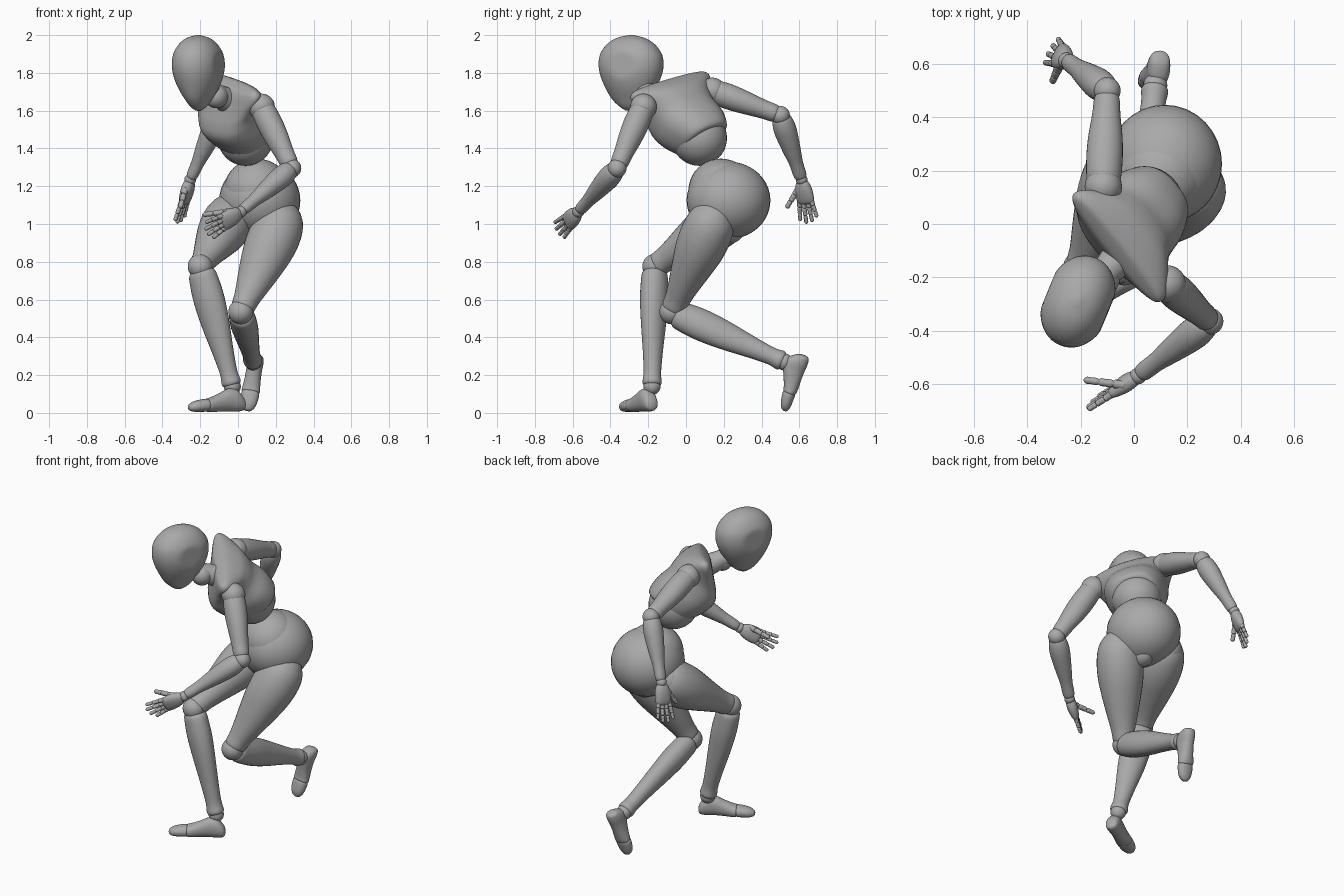
import bpy, bmesh, math
from mathutils import Vector

cube = bpy.data.objects.get("Cube")
if cube:
    bpy.data.objects.remove(cube, do_unlink=True)

GREY = (0.4, 0.4, 0.4, 1)
grey = bpy.data.materials.new("matte grey")
grey.diffuse_color = GREY
grey.use_nodes = True
for node in grey.node_tree.nodes:
    if node.type == 'BSDF_PRINCIPLED':
        node.inputs["Base Color"].default_value = GREY
        node.inputs["Roughness"].default_value = 0.6


def finish(name, bm):
    bmesh.ops.recalc_face_normals(bm, faces=bm.faces)
    mesh = bpy.data.meshes.new(name)
    bm.to_mesh(mesh)
    bm.free()
    mesh.materials.append(grey)
    mesh.shade_smooth()
    bpy.context.collection.objects.link(bpy.data.objects.new(name, mesh))


def spline(p, q, r, s, f):
    return [0.5 * (2 * b + (c - a) * f + (2 * a - 5 * b + 4 * c - d) * f * f
                   + (3 * b - a - 3 * c + d) * f ** 3) for a, b, c, d in zip(p, q, r, s)]


def loft(name, start, end, up, profile, sides=32, power=2.0, clamp=9.0):
    """Smooth body from start to end; profile rows: t, side radius, up radius, side shift, up shift."""
    start, end = Vector(start), Vector(end)
    axis = end - start
    z = axis.normalized()
    y = Vector(up)
    y = (y - z * y.dot(z)).normalized()
    x = y.cross(z)
    rows = [tuple(r) + (0,) * (5 - len(r)) for r in profile]
    fine = []
    for i in range(len(rows) - 1):
        near = [rows[min(max(i + k, 0), len(rows) - 1)] for k in (-1, 0, 1, 2)]
        fine += [spline(*near, k / 4) for k in range(4)]
    fine.append(rows[-1])
    bm = bmesh.new()
    rings = []
    for t, rx, ry, ox, oy in fine:
        ring = []
        for i in range(sides):
            a = math.tau * i / sides
            c, s = math.cos(a), math.sin(a)
            px = math.copysign(abs(c) ** (2 / power), c) * max(rx, 0.002)
            py = math.copysign(abs(s) ** (2 / power), s) * max(ry, 0.002)
            px = min(max(px, -clamp), clamp)
            ring.append(bm.verts.new(start + axis * t + x * (px + ox) + y * (py + oy)))
        rings.append(ring)
    for a, b in zip(rings, rings[1:]):
        for i in range(sides):
            j = (i + 1) % sides
            bm.faces.new((a[i], a[j], b[j], b[i]))
    bm.faces.new(rings[0])
    bm.faces.new(rings[-1])
    finish(name, bm)


def ball(name, centre, size):
    """Sphere or ellipsoid; size is one radius or three."""
    bm = bmesh.new()
    bmesh.ops.create_uvsphere(bm, u_segments=32, v_segments=20, radius=1)
    bmesh.ops.scale(bm, verts=bm.verts, vec=(size,) * 3 if isinstance(size, float) else size)
    bmesh.ops.translate(bm, verts=bm.verts, vec=centre)
    finish(name, bm)


# Head and neck
loft("head", (-.21, -.3, 1.6), (-.21, -.285, 2.0), (-.38, -.92, 0),
     [(0, .012, .02), (.05, .038, .055), (.15, .065, .1), (.3, .1, .137), (.45, .122, .165),
      (.6, .131, .177), (.75, .123, .168), (.88, .095, .13), (.96, .058, .078), (1, .01, .012)],
     sides=48, power=2.1, clamp=.119)
ball("neck_ball", (-.115, -.205, 1.675), .062)
loft("neck", (-.17, -.25, 1.72), (-.05, -.12, 1.65), (0, 0, 1), [(0, .05, .05), (.5, .056, .056), (1, .07, .07)])

# Chest, built along the leaning spine and flaring into a wide shoulder yoke
abdomen = Vector((.04, .07, 1.455))
spine = Vector((-.38, -.52, .75)).normalized()
loft("chest", abdomen, abdomen + spine, (-.68, -.37, -.61),
     [(-.04, .1, .1, 0, -.03), (-.025, .14, .138, 0, -.025), (.06, .176, .165, 0, -.005),
      (.15, .188, .166, 0, .015), (.21, .2, .152, 0, 0), (.26, .23, .122, 0, -.022),
      (.305, .262, .085, 0, -.035), (.335, .262, .058, 0, -.04), (.352, .23, .035, 0, -.042),
      (.356, .1, .012, 0, -.042)], sides=48, power=2.4)
ball("abdomen", abdomen, .147)

# Pelvis
ball("pelvis", (.115, .225, 1.125), (.215, .222, .205))
ball("waist", (.1, .185, 1.178), (.175, .172, .168))
ball("crotch", (.13, .225, .985), (.075, .09, .09))

# Shared limb profiles
THIGH = [(-.17, .02, .02), (-.13, .085, .085), (-.03, .122, .122), (.12, .137, .135), (.3, .134, .13),
         (.5, .115, .108), (.7, .09, .083), (.85, .07, .068), (.96, .06, .062), (1, .035, .035)]
SHIN = [(-.03, .03, .03), (0, .07, .062), (.1, .082, .069), (.25, .086, .07), (.45, .078, .062),
        (.7, .058, .051), (.88, .047, .046), (.97, .052, .05), (1, .03, .03)]
UPPER_ARM = [(0, .03, .03), (.04, .06, .06), (.25, .067, .068), (.5, .06, .065), (.75, .05, .053),
             (.92, .046, .047), (.97, .03, .03)]
FOREARM = [(0, .025, .025), (.05, .049, .049), (.22, .06, .058), (.5, .05, .048), (.75, .037, .035),
           (.95, .034, .03), (1, .02, .02)]


def leg(side, hip, knee, ankle, front):
    ball(side + "_hip_joint", hip, .115)
    loft(side + "_thigh", hip, knee, front, THIGH)
    ball(side + "_knee", knee, .066)
    low = Vector(knee) + (Vector(ankle) - Vector(knee)) * .05
    loft(side + "_shin", low, ankle, front, SHIN)
    ball(side + "_ankle", ankle, .045)


def foot(side, heel, toe, up):
    loft(side + "_foot", heel, toe, up,
         [(0, .012, .012), (.03, .034, .034, 0, .004), (.14, .043, .058, 0, .022), (.28, .042, .06, 0, .026),
          (.45, .043, .048, 0, .013), (.6, .047, .039, 0, .002), (.67, .047, .034), (.69, .03, .02)], power=2.2)
    loft(side + "_toes", heel, toe, up,
         [(.66, .025, .02), (.68, .046, .033), (.8, .046, .032, 0, -.003), (.91, .038, .027, 0, -.007),
          (.98, .022, .017, 0, -.01), (1, .008, .006, 0, -.01)], power=2.2)


def digit(name, base, tip, up, r):
    rows = [(0, .4, .4)]
    for k in range(3):
        t = k * .36
        rows += [(t + .02, 1 - k * .1, 1 - k * .1), (t + .17, .95 - k * .1, .95 - k * .1),
                 (t + .27, 1 - k * .12, 1 - k * .12), (t + .31, .72 - k * .1, .72 - k * .1)]
    rows[-1] = (1.06, .2, .2)
    loft(name, base, tip, up, [(t, a * r, b * r) for t, a, b in rows], sides=14)


def hand(side, wrist, reach, across, thumb_tip):
    """reach points along the fingers, across points from little finger to index finger."""
    wrist, reach, across = Vector(wrist), Vector(reach).normalized(), Vector(across)
    across = (across - reach * across.dot(reach)).normalized()
    normal = reach.cross(across)
    ball(side + "_wrist", wrist, .031)
    loft(side + "_palm", wrist, wrist + reach * .135, normal,
         [(.02, .014, .012), (.1, .031, .025), (.35, .045, .031), (.65, .05, .028), (.9, .047, .02), (1, .032, .01)],
         power=2.3)
    for finger, offset, length in (("index", .036, .105), ("middle", .013, .115),
                                   ("ring", -.011, .108), ("little", -.034, .09)):
        base = wrist + reach * (.125 - abs(offset) * .2) + across * offset
        digit(side + "_" + finger + "_finger", base, base + (reach + across * offset * 4.5).normalized() * length,
              normal, .0135)
    digit(side + "_thumb", wrist + reach * .05 + across * .03, thumb_tip, normal, .017)


def arm(side, shoulder, elbow, wrist, up):
    ball(side + "_shoulder", shoulder, .07)
    loft(side + "_upper_arm", shoulder, elbow, up, UPPER_ARM)
    ball(side + "_elbow", elbow, .05)
    loft(side + "_forearm", elbow, wrist, up, FOREARM)


# Legs and feet
leg("left", (.225, .135, 1.01), (.015, -.075, .535), (.08, .52, .27), (-.3, -.9, .3))
leg("right", (-.03, .23, 1.045), (-.2, -.165, .775), (-.03, -.18, .14), (-.5, -.85, 0))
foot("left", (.1, .625, .305), (.05, .51, .015), (0, -1, .3))
foot("right", (.032, -.175, .043), (-.26, -.335, .04), (0, 0, 1))

# Arms and hands
arm("left", (.125, -.225, 1.62), (.285, -.365, 1.295), (.02, -.565, 1.07), (0, 0, 1))
arm("right", (-.115, .14, 1.705), (-.1, .5, 1.575), (-.25, .61, 1.24), (1, 0, 0))
hand("left", (.015, -.57, 1.065), (-.75, -.45, -.45), (-.25, -.4, .85), (-.18, -.585, 1.05))
hand("right", (-.253, .612, 1.235), (-.25, .18, -.95), (-.45, -.85, -.1), (-.305, .535, 1.09))
